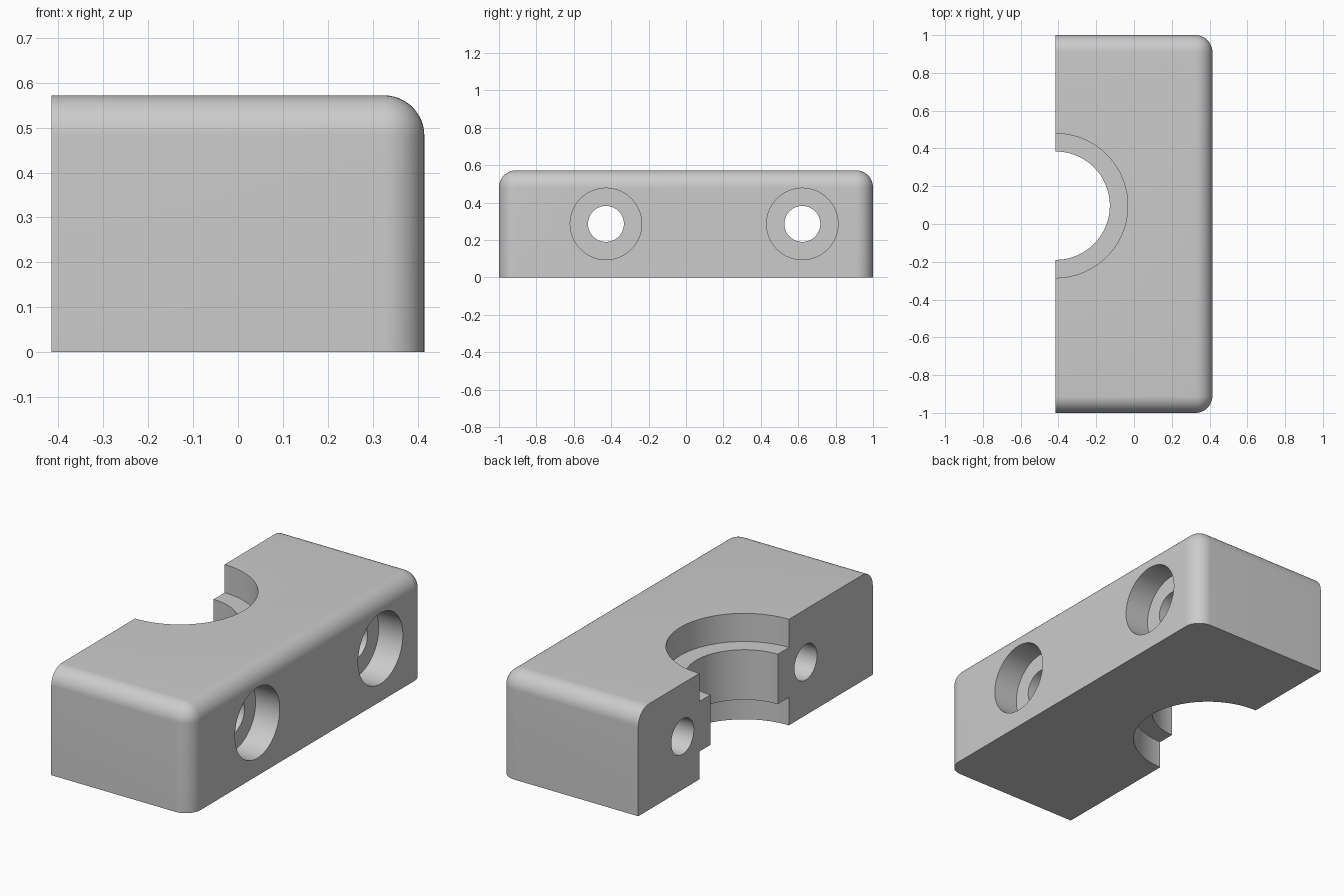
import bpy, bmesh, math
from mathutils import Matrix, Vector

if "Cube" in bpy.data.objects:
    bpy.data.objects.remove(bpy.data.objects["Cube"], do_unlink=True)

HX, HY, H = 0.415, 1.0, 0.572      # half depth, half length, height
FILLET = 0.09
SEAT_Y, BOLT_SPACING = 0.097, 0.525

grey = bpy.data.materials.new("plain_grey")
grey.use_nodes = True
grey.diffuse_color = (0.6, 0.6, 0.6, 1)
grey.node_tree.nodes["Principled BSDF"].inputs["Base Color"].default_value = (0.6, 0.6, 0.6, 1)


def add_object(name, bm):
    bmesh.ops.recalc_face_normals(bm, faces=bm.faces)
    mesh = bpy.data.meshes.new(name)
    bm.to_mesh(mesh)
    bm.free()
    mesh.materials.append(grey)
    obj = bpy.data.objects.new(name, mesh)
    bpy.context.collection.objects.link(obj)
    return obj


def turned_cutter(name, profile, matrix, n=96):
    """Solid of revolution about local z from (radius, height) pairs."""
    bm = bmesh.new()
    angles = [math.tau * (i + 0.5) / n for i in range(n)]
    rings = [[bm.verts.new((r * math.cos(a), r * math.sin(a), z)) for a in angles]
             for r, z in profile]
    for low, high in zip(rings, rings[1:]):
        for i in range(n):
            j = (i + 1) % n
            bm.faces.new((low[i], low[j], high[j], high[i]))
    bm.faces.new(rings[0])
    bm.faces.new(rings[-1])
    bm.transform(matrix)
    obj = add_object(name, bm)
    obj.hide_render = True
    return obj


# Block, rounded on the top and outer edges only
bm = bmesh.new()
bmesh.ops.create_cube(bm, size=1)
bm.transform(Matrix.Translation((0, 0, H / 2)) @ Matrix.Diagonal((2 * HX, 2 * HY, H, 1)))


def is_rounded(edge):
    a, b = (v.co for v in edge.verts)
    mid = (a + b) / 2
    top = mid.z > H - 0.01 and mid.x > -HX + 0.01
    upright = abs(a.z - b.z) > 0.1 and mid.x > 0
    return top or upright


bmesh.ops.bevel(bm, geom=[e for e in bm.edges if is_rounded(e)], offset=FILLET,
                offset_type='OFFSET', segments=12, profile=0.5, affect='EDGES')
block = add_object("clamp_block", bm)

# Half-round seat with a raised rib around its middle
seat_r, rib_r, rib_low, rib_high = 0.382, 0.287, 0.15, 0.42
cutters = [turned_cutter("seat_cutter", [
    (seat_r, -0.1), (seat_r, rib_low), (rib_r, rib_low),
    (rib_r, rib_high), (seat_r, rib_high), (seat_r, H + 0.1)],
    Matrix.Translation((-HX, SEAT_Y, 0)))]

# Counterbored bolt holes on either side of the seat
bore_r, hole_r, bore_depth = 0.191, 0.096, 0.144
for side in (-1, 1):
    place = Matrix.Translation((0, SEAT_Y + side * BOLT_SPACING, H / 2))
    cutters.append(turned_cutter("bolt_hole_cutter", [
        (hole_r, -HX - 0.1), (hole_r, HX - bore_depth),
        (bore_r, HX - bore_depth), (bore_r, HX + 0.1)],
        place @ Matrix.Rotation(math.pi / 2, 4, 'Y')))

bpy.ops.object.select_all(action='DESELECT')
bpy.context.view_layer.objects.active = block
block.select_set(True)
for cutter in cutters:
    mod = block.modifiers.new("cut", 'BOOLEAN')
    mod.operation = 'DIFFERENCE'
    mod.solver = 'EXACT'
    mod.object = cutter
    bpy.ops.object.modifier_apply(modifier=mod.name)
    bpy.data.objects.remove(cutter, do_unlink=True)

bpy.ops.object.shade_smooth_by_angle(angle=math.radians(30))
